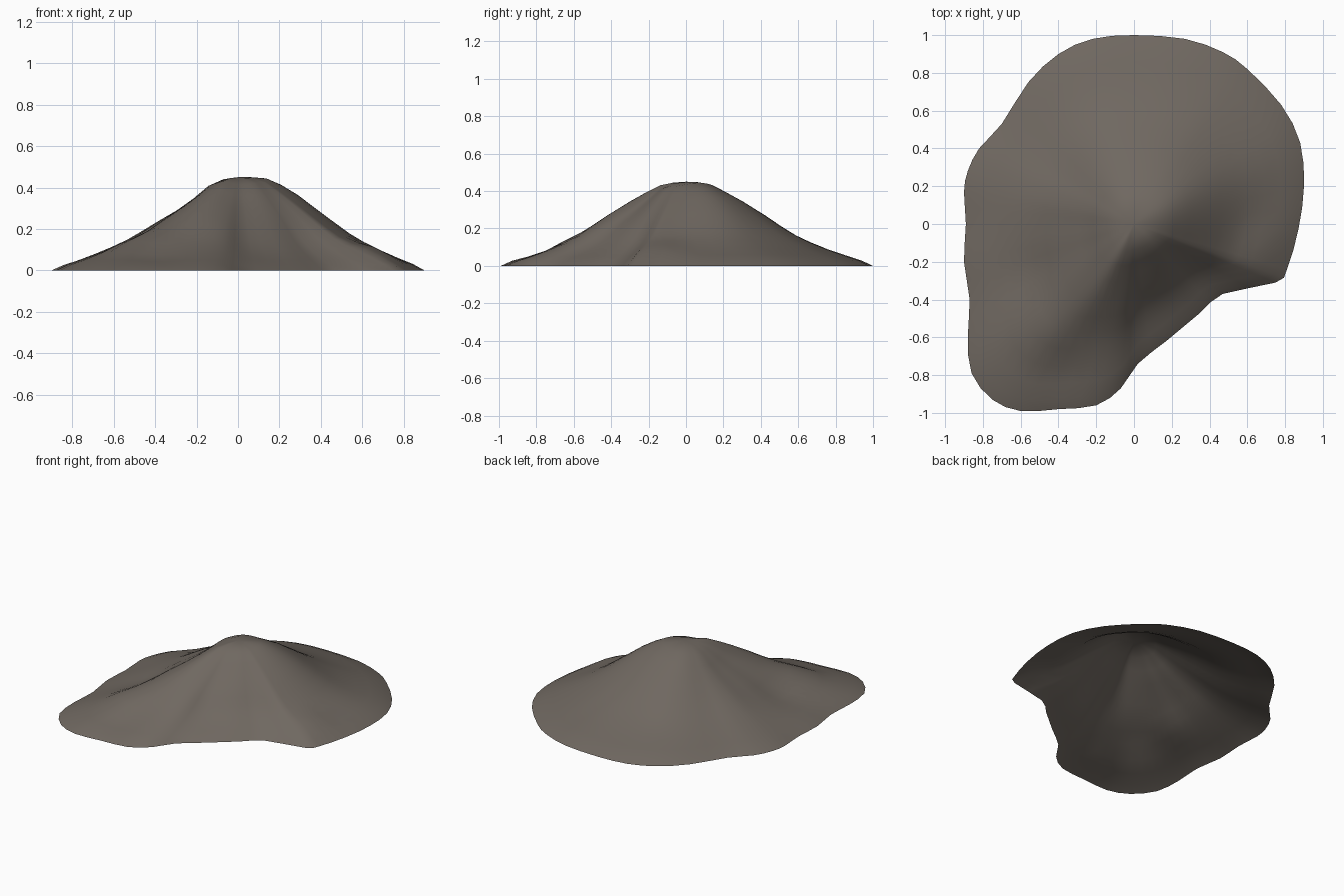
import bpy
import bmesh
import math
from mathutils import Vector, noise

cube = bpy.data.objects.get("Cube")
if cube:
    bpy.data.objects.remove(cube, do_unlink=True)

# Ground outline of the mound, counter-clockwise
OUTLINE = [
    (.9, .2), (.88, .43), (.78, .63), (.6, .82), (.47, .91), (.27, .98),
    (0, 1), (-.22, .98), (-.4, .9), (-.56, .75), (-.7, .53), (-.82, .4),
    (-.88, .28), (-.9, .17), (-.89, 0), (-.9, -.2), (-.87, -.4),
    (-.88, -.6), (-.86, -.79), (-.75, -.93), (-.6, -.99), (-.4, -.98),
    (-.2, -.96), (-.07, -.87), (.02, -.74), (.17, -.62), (.35, -.47),
    (.47, -.37), (.75, -.31), (.81, -.24), (.87, -.03),
]

# Slope profile: (fraction of the way to the outline, height)
PROFILE = [
    (.08, .445), (.16, .428), (.24, .385), (.33, .333), (.44, .265),
    (.52, .213), (.6, .162), (.68, .122), (.77, .086), (.86, .055),
    (.94, .028), (1, 0),
]

# Ridges and hollows down the slopes: (degrees, relative height, width)
RIDGES = [(28, .11, 35), (-80, -.1, 30), (-25, -.04, 25),
          (178, -.14, 50), (-116, .08, 12)]

# Local shoulders and dips: (x, y, height, radius)
LUMPS = [(.7, -.14, .032, .13), (-.48, -.57, .022, .15),
         (-.4, -.82, -.018, .14), (-.52, -.24, -.015, .15),
         (-.62, 0, .012, .13)]

SUMMIT_RADIUS = .9


def smooth_outline(points):
    """Add a curved midpoint to every side of the outline."""
    result = []
    count = len(points)
    for i in range(count):
        a, b, c, d = [Vector(points[(i + k) % count]) for k in (-1, 0, 1, 2)]
        result += [b, (9 * (b + c) - a - d) / 16]
    return result


def ridge_factor(x, y):
    """Relative slope height in the direction of an outline point."""
    factor = 1
    angle = math.degrees(math.atan2(y, x))
    for direction, extra, width in RIDGES:
        gap = (angle - direction + 180) % 360 - 180
        factor += extra * math.exp(-(gap / width) ** 2)
    return factor


def slope_point(x, y, fraction, height):
    """Point on the hillside; rings grow from round to the outline."""
    edge = Vector((x, y, 0))
    reach = edge.length + (SUMMIT_RADIUS - edge.length) * (1 - fraction) ** 2
    position = edge.normalized() * reach * fraction
    blend = min(1, fraction * 3.5) ** 2
    z = height * (1 + (ridge_factor(x, y) - 1) * blend)
    fade = min(1, (1 - fraction) * 5)
    for cx, cy, rise, radius in LUMPS:
        distance = math.hypot(position.x - cx, position.y - cy)
        z += rise * fade * math.exp(-(distance / radius) ** 2)
    z += noise.noise(position * 4) * .008 * math.sin(math.pi * fraction)
    return position + Vector((0, 0, max(0, z)))


# Hillside: concentric rings joined into an open-bottomed shell
bm = bmesh.new()
summit = bm.verts.new((0, 0, .45))
outline = smooth_outline(OUTLINE)
rings = [
    [bm.verts.new(slope_point(x, y, fraction, height)) for x, y in outline]
    for fraction, height in PROFILE
]
count = len(outline)
for i in range(count):
    j = (i + 1) % count
    bm.faces.new((summit, rings[0][i], rings[0][j]))
    for inner, outer in zip(rings, rings[1:]):
        bm.faces.new((inner[i], outer[i], outer[j], inner[j]))

mesh = bpy.data.meshes.new("rock_mound")
bm.to_mesh(mesh)
bm.free()
mound = bpy.data.objects.new("rock_mound", mesh)
bpy.context.collection.objects.link(mound)

# Stone colour
stone = bpy.data.materials.new("grey_brown_stone")
stone.use_nodes = True
colour = (.16, .138, .118, 1)
stone.diffuse_color = colour
shader = stone.node_tree.nodes["Principled BSDF"]
shader.inputs["Base Color"].default_value = colour
shader.inputs["Roughness"].default_value = .9
mesh.materials.append(stone)

# Smooth shading
for polygon in mesh.polygons:
    polygon.use_smooth = True
